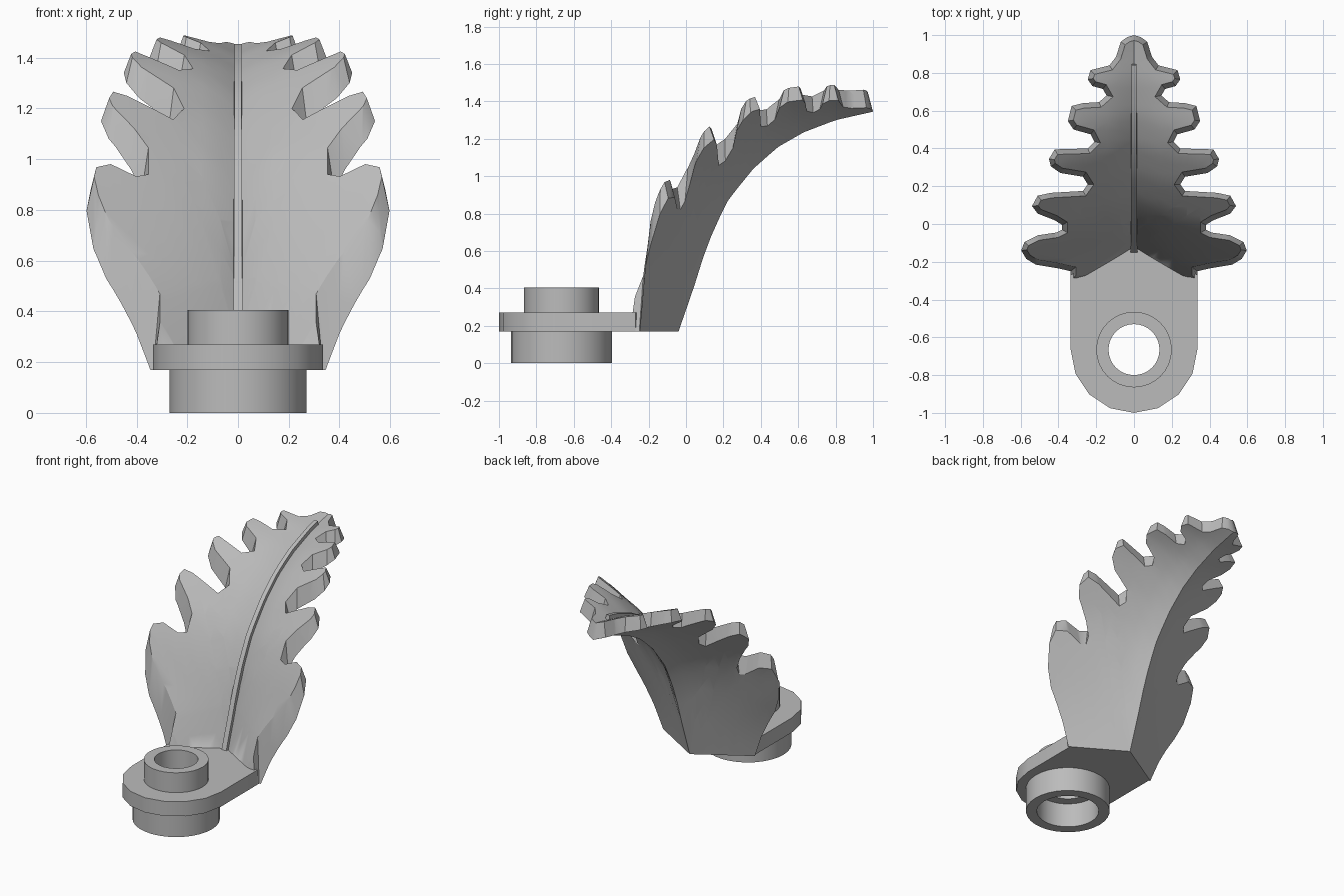
import bpy, bmesh, math
from mathutils import Vector

cube = bpy.data.objects.get("Cube")
if cube:
    bpy.data.objects.remove(cube, do_unlink=True)

grey = bpy.data.materials.new("light_grey")
grey.use_nodes = True
colour = (0.5, 0.5, 0.5, 1)
grey.diffuse_color = colour
grey.node_tree.nodes["Principled BSDF"].inputs["Base Color"].default_value = colour

CY = -0.665      # centre of the round connector
THICK = .11      # thickness of the leaf blade at the ridge

# Back ridge of the leaf: y, z and the angle in which the blade thickens
SPINE = [(-.04, .17, 180), (.04, .40, 163), (.09, .56, 159), (.15, .72, 153),
         (.23, .88, 145), (.36, 1.04, 135), (.49, 1.155, 124), (.63, 1.235, 114),
         (.80, 1.30, 104), (1.0, 1.345, 90)]
LENGTHS = [0]
for a, b in zip(SPINE, SPINE[1:]):
    LENGTHS.append(LENGTHS[-1] + math.dist(a[:2], b[:2]))

# Half of the lobed leaf outline, seen from above
OUTLINE = [(.335, -.30), (.335, -.25), (.40, -.235), (.52, -.215), (.57, -.185), (.597, -.14),
           (.58, -.095), (.51, -.06), (.41, -.045), (.38, -.03), (.38, -.005), (.42, .02),
           (.51, .055), (.54, .095), (.51, .15), (.44, .165), (.27, .175), (.245, .21),
           (.27, .25), (.39, .27), (.44, .305), (.45, .345), (.42, .395), (.245, .40),
           (.21, .435), (.23, .475), (.32, .50), (.35, .545), (.33, .625), (.27, .64),
           (.185, .645), (.145, .68), (.165, .715), (.22, .73), (.245, .765), (.23, .815),
           (.13, .84), (.095, .885), (.07, .965), (.035, .99)]


def finish(obj):
    obj.data.materials.clear()
    obj.data.materials.append(grey)
    bpy.ops.object.select_all(action='DESELECT')
    obj.select_set(True)
    bpy.context.view_layer.objects.active = obj
    bpy.ops.object.shade_smooth_by_angle(angle=math.radians(28))


def add_mesh(name, bm):
    bmesh.ops.recalc_face_normals(bm, faces=bm.faces[:])
    mesh = bpy.data.meshes.new(name)
    bm.to_mesh(mesh)
    bm.free()
    obj = bpy.data.objects.new(name, mesh)
    bpy.context.collection.objects.link(obj)
    finish(obj)


def bend(t, depth):
    """Point (y, z) at a distance along the ridge and a depth in front of it."""
    i = max(j for j in range(len(SPINE) - 1) if j == 0 or LENGTHS[j] <= t)
    f = (t - LENGTHS[i]) / (LENGTHS[i + 1] - LENGTHS[i])
    y, z, angle = (a + (b - a) * f for a, b in zip(SPINE[i], SPINE[i + 1]))
    angle = math.radians(angle)
    return y + depth * math.cos(angle), z + depth * math.sin(angle)


def depth(x, t, layer):
    """Depth in front of the ridge: folded forward, thinner towards the rim."""
    base = min(1, max(0, 1 - t / .4))
    slope = .38 + .22 * base - .45 * max(0, t - 1.25)
    thinning = .08 * abs(x) * (1 - layer) * (1 - base)
    return slope * abs(x) ** (.8 + .2 * base) + THICK * layer + thinning


def height(x, y, layer):
    """Height of the folded blade surface above a point, found by halving."""
    low, high = -.2, 1.9
    for _ in range(30):
        t = (low + high) / 2
        if bend(t, depth(x, t, layer))[0] < y:
            low = t
        else:
            high = t
    return bend(low, depth(x, low, layer))[1]


# Leaf blade: flat outline with a sloping rim, cut into a grid, then lifted
bm = bmesh.new()
outline = OUTLINE + [(0, 1)] + [(-x, y) for x, y in reversed(OUTLINE)]
top = bm.faces.new([bm.verts.new((x, y, 0)) for x, y in outline])
bm.normal_update()
bmesh.ops.inset_region(bm, faces=[top], thickness=.027, use_boundary=True, use_even_offset=True)
for v in top.verts:
    v.co.z = 1
bmesh.ops.holes_fill(bm, edges=[e for e in bm.edges if e.is_boundary], sides=0)
planes = [((.07 * i, 0, 0), (1, 0, 0)) for i in range(-8, 9)]
planes += [((0, -.27 + .045 * i, 0), (0, 1, 0)) for i in range(28)]
planes += [((0, y, 0), (s * .6, 1, 0)) for y in (-.04, -.122) for s in (-1, 1)]
for co, no in planes:
    bmesh.ops.bisect_plane(bm, geom=bm.verts[:] + bm.edges[:] + bm.faces[:], dist=1e-5,
                           plane_co=co, plane_no=no)
for v in bm.verts:
    x, y, layer = v.co
    v.co.z = max(.17 + .08 * layer, height(x, y, layer))
add_mesh("leaf_blade", bm)

# Raised midrib, tapering towards the tip
bm = bmesh.new()
previous = None
for i in range(25):
    t = .07 + 1.48 * i / 24
    half = .022 - .006 * i / 24
    ring = [bm.verts.new((x, *bend(t, w)))
            for x, w in ((-half, .06), (half, .06), (half * .8, .142), (-half * .8, .142))]
    if previous:
        for j in range(4):
            bm.faces.new((previous[j - 1], previous[j], ring[j], ring[j - 1]))
    if i in (0, 24):
        bm.faces.new(ring)
    previous = ring
add_mesh("midrib", bm)


def arc(radius, start, end, count):
    return [(radius * math.cos(start + (end - start) * i / count),
             CY + radius * math.sin(start + (end - start) * i / count)) for i in range(count + 1)]


# Mounting plate: rounded at the front, pointed under the leaf, with a round hole
curve = bpy.data.curves.new("mounting_plate", 'CURVE')
curve.dimensions = '2D'
curve.fill_mode = 'BOTH'
curve.extrude = .05
plate = arc(.335, math.pi, 2 * math.pi, 8) + [(.335, -.27), (0, -.08), (-.335, -.27)]
for points in (plate, arc(.17, 0, 2 * math.pi, 32)[:-1]):
    spline = curve.splines.new('POLY')
    spline.points.add(len(points) - 1)
    for p, (x, y) in zip(spline.points, points):
        p.co = (x, y, 0, 1)
    spline.use_cyclic_u = True
temp = bpy.data.objects.new("plate_curve", curve)
bpy.context.collection.objects.link(temp)
bpy.context.view_layer.update()
mesh = bpy.data.meshes.new_from_object(temp.evaluated_get(bpy.context.evaluated_depsgraph_get()))
bpy.data.objects.remove(temp, do_unlink=True)
bm = bmesh.new()
bm.from_mesh(mesh)
bpy.data.meshes.remove(mesh)
bmesh.ops.remove_doubles(bm, verts=bm.verts[:], dist=1e-4)
bmesh.ops.translate(bm, verts=bm.verts[:], vec=Vector((0, 0, .22)))
add_mesh("mounting_plate", bm)

# Hollow connector: stud above the plate, wider socket below
profile = [(.135, .405), (.2, .405), (.2, .22), (.27, .22), (.27, 0), (.2, 0), (.2, .17), (.135, .17)]
bm = bmesh.new()
ring = [bm.verts.new((r, CY, z)) for r, z in profile]
edges = [bm.edges.new((ring[i - 1], ring[i])) for i in range(len(ring))]
bmesh.ops.spin(bm, geom=ring + edges, cent=(0, CY, 0), axis=(0, 0, 1),
               angle=2 * math.pi, steps=32, use_merge=True)
bmesh.ops.remove_doubles(bm, verts=bm.verts[:], dist=1e-4)
add_mesh("connector_tube", bm)
